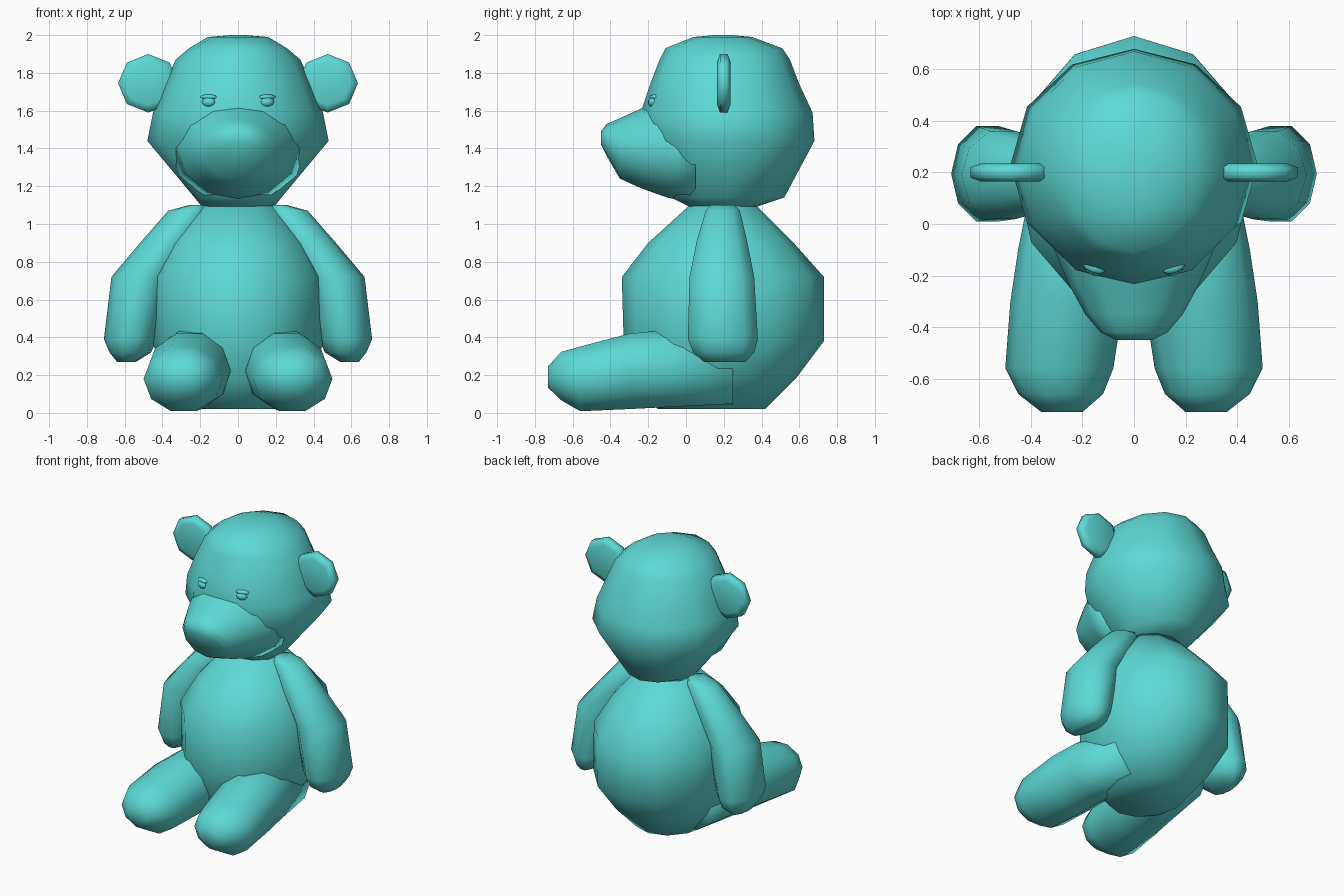
import bpy
import bmesh
import math
from mathutils import Matrix

cube = bpy.data.objects.get("Cube")
if cube:
    bpy.data.objects.remove(cube, do_unlink=True)

teal = bpy.data.materials.new("turquoise")
teal.use_nodes = True
colour = (0.11, 0.70, 0.68, 1)
teal.diffuse_color = colour
teal.node_tree.nodes["Principled BSDF"].inputs["Base Color"].default_value = colour


def finish(name, bm):
    bmesh.ops.recalc_face_normals(bm, faces=bm.faces)
    for face in bm.faces:
        face.smooth = True
    mesh = bpy.data.meshes.new(name)
    bm.to_mesh(mesh)
    bm.free()
    mesh.materials.append(teal)
    obj = bpy.data.objects.new(name, mesh)
    bpy.context.collection.objects.link(obj)
    return obj


def loft(name, rings, axis="z", sides=12, mirror=1):
    """Each ring: position on axis, centre x, half width, low and high of the other axis."""
    bm = bmesh.new()
    loops = []
    for pos, cx, half, low, high in rings:
        loop = []
        for i in range(sides):
            a = math.tau * i / sides
            x = mirror * (cx + half * math.cos(a))
            other = (low + high) / 2 + (high - low) / 2 * math.sin(a)
            loop.append(bm.verts.new((x, other, pos) if axis == "z" else (x, pos, other)))
        loops.append(loop)
    for lower, upper in zip(loops, loops[1:]):
        for i in range(sides):
            j = (i + 1) % sides
            bm.faces.new((lower[i], lower[j], upper[j], upper[i]))
    bm.faces.new(loops[0])
    bm.faces.new(loops[-1])
    return finish(name, bm)


def ellipsoid(name, centre, radii, turn=0.0):
    bm = bmesh.new()
    bmesh.ops.create_uvsphere(bm, u_segments=10, v_segments=6, radius=1)
    bm.transform(Matrix.Translation(centre) @ Matrix.Rotation(turn, 4, "Z")
                 @ Matrix.Diagonal((*radii, 1)))
    return finish(name, bm)


# Torso
loft("torso", [
    (0.02, 0, 0.24, -0.15, 0.42),
    (0.18, 0, 0.36, -0.27, 0.58),
    (0.38, 0, 0.46, -0.33, 0.73),
    (0.72, 0, 0.46, -0.34, 0.73),
    (0.90, 0, 0.36, -0.20, 0.57),
    (1.10, 0, 0.19, 0.02, 0.37),
])

# Head
loft("head", [
    (1.09, 0, 0.19, 0.02, 0.37),
    (1.14, 0, 0.23, -0.08, 0.52),
    (1.44, 0, 0.48, -0.22, 0.68),
    (1.59, 0, 0.45, -0.24, 0.67),
    (1.74, 0, 0.39, -0.19, 0.60),
    (1.87, 0, 0.33, -0.14, 0.55),
    (1.93, 0, 0.26, -0.11, 0.51),
    (1.99, 0, 0.16, 0.04, 0.35),
    (2.00, 0, 0.04, 0.15, 0.24),
])

# Muzzle and lower lip
loft("muzzle", [
    (0.05, 0, 0.36, 1.11, 1.70),
    (-0.10, 0, 0.31, 1.14, 1.67),
    (-0.24, 0, 0.25, 1.19, 1.61),
    (-0.35, 0, 0.19, 1.24, 1.56),
    (-0.42, 0, 0.13, 1.36, 1.53),
    (-0.45, 0, 0.07, 1.42, 1.49),
], axis="y")
ellipsoid("lip", (0, -0.375, 1.40), (0.12, 0.06, 0.025))

# Paired parts
for side, s in (("left", 1), ("right", -1)):
    loft(side + "_arm", [
        (0.27, 0.59, 0.05, 0.09, 0.32),
        (0.32, 0.57, 0.11, 0.03, 0.37),
        (0.39, 0.57, 0.14, 0.00, 0.39),
        (0.72, 0.51, 0.16, 0.01, 0.37),
        (0.91, 0.37, 0.14, 0.05, 0.33),
        (1.07, 0.26, 0.11, 0.10, 0.29),
        (1.10, 0.22, 0.04, 0.13, 0.26),
    ], sides=10, mirror=s)

    loft(side + "_leg", [
        (0.25, 0.21, 0.17, 0.04, 0.36),
        (-0.10, 0.24, 0.21, 0.02, 0.45),
        (-0.30, 0.26, 0.22, 0.01, 0.43),
        (-0.56, 0.29, 0.21, 0.00, 0.36),
        (-0.66, 0.285, 0.165, 0.06, 0.33),
        (-0.73, 0.28, 0.08, 0.13, 0.25),
    ], axis="y", sides=10, mirror=s)

    loft(side + "_ear", [
        (0.165, 0.475, 0.12, 1.63, 1.86),
        (0.18, 0.475, 0.16, 1.59, 1.90),
        (0.22, 0.475, 0.16, 1.59, 1.90),
        (0.235, 0.475, 0.12, 1.63, 1.86),
    ], axis="y", sides=8, mirror=s)

    # Eye with a brow lid above it
    ellipsoid(side + "_eye", (s * 0.155, -0.175, 1.645), (0.038, 0.025, 0.026), s * 0.35)
    ellipsoid(side + "_eyelid", (s * 0.155, -0.165, 1.672), (0.048, 0.025, 0.014), s * 0.35)
